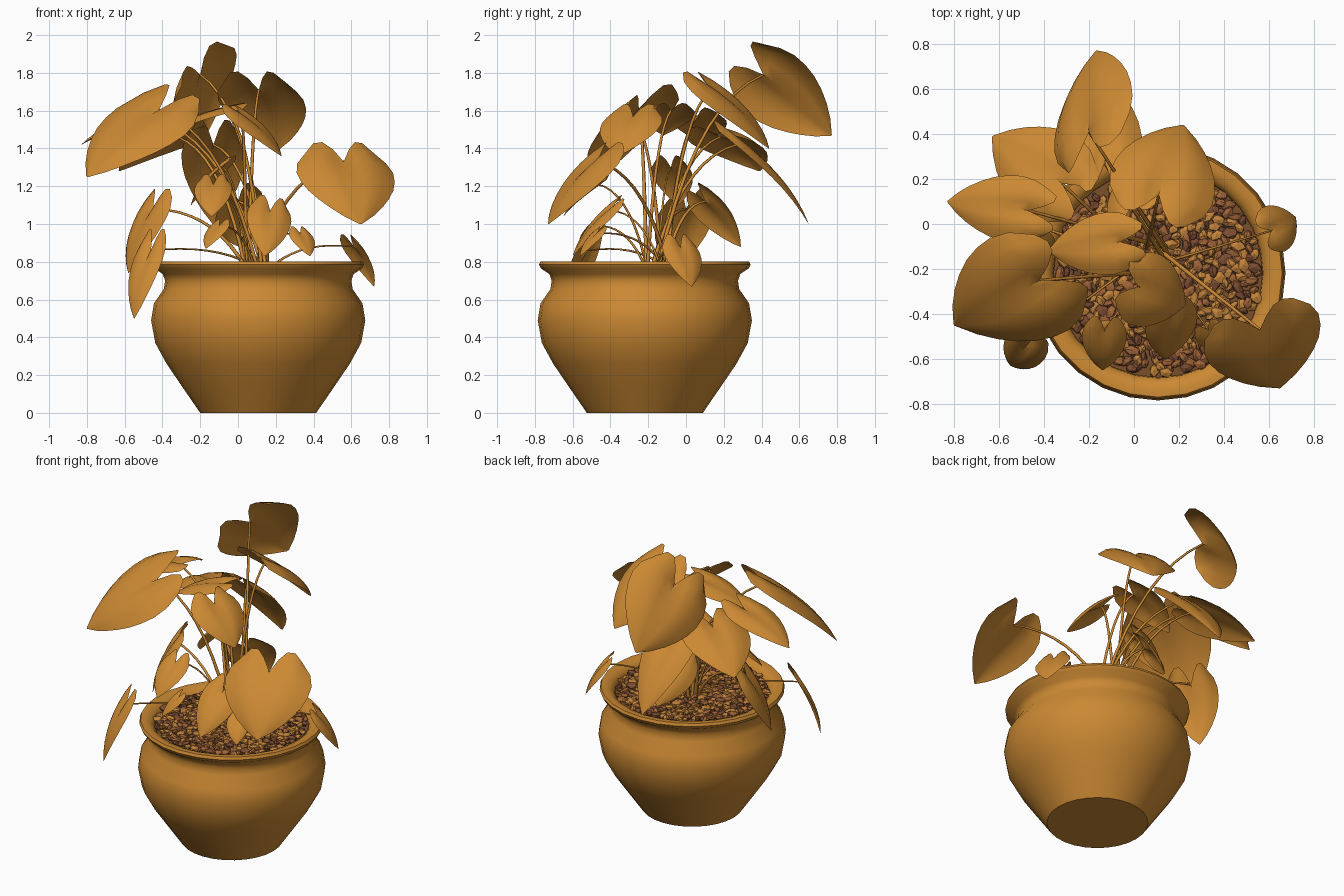
import bpy, bmesh, math, random
from mathutils import Vector, Matrix, Quaternion

random.seed(4)
default = bpy.data.objects.get("Cube")
if default:
    bpy.data.objects.remove(default, do_unlink=True)


def material(name, rgb):
    mat = bpy.data.materials.new(name)
    mat.use_nodes = True
    mat.diffuse_color = (*rgb, 1)
    node = next(n for n in mat.node_tree.nodes if n.type == 'BSDF_PRINCIPLED')
    node.inputs["Base Color"].default_value = (*rgb, 1)
    return mat


OCHRE = material("ochre", (0.6, 0.25, 0.033))
TAN = material("pebble tan", (0.55, 0.23, 0.045))
RUST = material("pebble rust", (0.36, 0.13, 0.04))
BROWN = material("pebble brown", (0.2, 0.07, 0.03))
SOIL = material("soil brown", (0.2, 0.08, 0.025))


def finish(name, bm, mats, smooth=None):
    mesh = bpy.data.meshes.new(name)
    bm.to_mesh(mesh)
    bm.free()
    for mat in mats:
        mesh.materials.append(mat)
    obj = bpy.data.objects.new(name, mesh)
    bpy.context.collection.objects.link(obj)
    if smooth:
        bpy.ops.object.select_all(action='DESELECT')
        obj.select_set(True)
        bpy.context.view_layer.objects.active = obj
        bpy.ops.object.shade_smooth_by_angle(angle=math.radians(smooth))


CX, CY = 0.107, -0.218
SOIL_Z = 0.755


# Pot: turned profile with a flared rim and an inner wall
def build_pot():
    profile = [(0, 0), (.307, 0), (.4, .135), (.485, .26), (.545, .37), (.567, .49),
               (.552, .58), (.5, .655), (.493, .7), (.505, .735), (.55, .765),
               (.56, .785), (.552, .802), (.52, .802), (.49, .79), (.468, .765),
               (.46, .7)]
    bm = bmesh.new()
    verts = [bm.verts.new((r, 0, z)) for r, z in profile]
    edges = [bm.edges.new(pair) for pair in zip(verts, verts[1:])]
    bmesh.ops.spin(bm, geom=verts + edges, axis=(0, 0, 1), cent=(0, 0, 0),
                   angle=math.tau, steps=28, use_duplicate=False)
    bmesh.ops.remove_doubles(bm, verts=bm.verts, dist=.0005)
    bmesh.ops.recalc_face_normals(bm, faces=bm.faces)
    bmesh.ops.translate(bm, verts=bm.verts, vec=(CX, CY, 0))
    finish("pot", bm, [OCHRE], 50)


# Soil disc and the loose, chipped pebbles on it
def build_ground():
    bm = bmesh.new()
    bmesh.ops.create_circle(bm, cap_ends=True, segments=28, radius=.465,
                            matrix=Matrix.Translation((CX, CY, SOIL_Z)))
    finish("soil", bm, [SOIL])
    bm = bmesh.new()
    count = 480
    for i in range(count):
        radius = .45 * math.sqrt((i + .5) / count)
        angle = i * 2.39996 + random.uniform(-.03, .03)
        place = Vector((CX + radius * math.cos(angle), CY + radius * math.sin(angle),
                        SOIL_Z + random.uniform(.008, .026)))
        turn = Quaternion((0, 0, 1), random.uniform(0, 6))
        tilt = Quaternion((1, 0, 0), random.uniform(-.6, .6))
        size = random.uniform(.75, 1.3)
        scale = Vector((.032 * size, .022 * size, .016))
        made = bmesh.ops.create_icosphere(
            bm, subdivisions=1, radius=1,
            matrix=Matrix.LocRotScale(place, turn @ tilt, scale))
        shade = random.choices((0, 1, 2), (5, 3, 2))[0]
        for vert in made["verts"]:
            vert.co = place + (vert.co - place) * random.uniform(.85, 1.15)
            for face in vert.link_faces:
                face.material_index = shade
    finish("pebbles", bm, [TAN, RUST, BROWN])


# Heart-shaped leaf: a bowed grid, folded along its midrib
WIDTHS = [.68, .92, 1, .97, .88, .73, .54, .31, .02]


def build_leaf(name, notch, tip, width, roll):
    notch, tip = Vector(notch), Vector(tip)
    along = tip - notch
    length = along.length
    along.normalize()
    side = along.cross(Vector((0, 0, 1))).normalized()
    side = Quaternion(along, math.radians(roll)) @ side
    normal = side.cross(along)
    rows, cols = len(WIDTHS) - 1, 8
    bm = bmesh.new()
    grid = []
    for r, half in enumerate(WIDTHS):
        t = r / rows
        line = []
        for c in range(cols + 1):
            u = 2 * c / cols - 1
            lobe = .33 * (1 - t) ** 2 * math.sin(math.pi * .78 * abs(u))
            bow = .36 * t * (1 - t) * length
            fold = width * (.12 * abs(u) - .22 * u * u) * half
            line.append(bm.verts.new(
                notch + along * length * (t - lobe)
                + side * (u * half * width / 2) + normal * (bow + fold)))
        grid.append(line)
    for low, high in zip(grid, grid[1:]):
        for c in range(cols):
            bm.faces.new((low[c], low[c + 1], high[c + 1], high[c]))
    finish(name, bm, [OCHRE], 50)


# Stem: a thin tube arching from the soil to the leaf notch
def build_stem(name, root, notch, radius):
    root, notch = Vector(root), Vector(notch)
    bend = root.lerp(notch, .35)
    bend.z = root.z + (notch.z - root.z) * .8 + .06
    curve = bpy.data.curves.new(name, 'CURVE')
    curve.dimensions = '3D'
    curve.bevel_depth = radius
    curve.bevel_resolution = 1
    curve.use_fill_caps = True
    curve.materials.append(OCHRE)
    steps = 9
    spline = curve.splines.new('POLY')
    spline.points.add(steps)
    for i, point in enumerate(spline.points):
        t = i / steps
        spot = root.lerp(bend, t).lerp(bend.lerp(notch, t), t)
        point.co = (*spot, 1)
        point.radius = 1.2 - .5 * t
    bpy.context.collection.objects.link(bpy.data.objects.new(name, curve))


build_pot()
build_ground()

# Leaves: name, notch, tip, width, roll
LEAVES = [
    ("top_back", (-.2, .41, 1.79), (-.17, .77, 1.47), .53, -52),
    ("back_left", (.11, .13, 1.71), (.22, .44, 1.4), .48, 0),
    ("big_right", (-.42, -.25, 1.6), (-.8, -.45, 1.25), .56, -20),
    ("far_right", (-.47, .06, 1.57), (-.83, .1, 1.42), .3, 0),
    ("back_right", (-.32, .18, 1.46), (-.63, .39, 1.28), .42, 0),
    ("low_back", (-.13, .27, 1.42), (-.13, .65, 1.0), .34, 0),
    ("big_front_left", (.56, -.47, 1.33), (.65, -.73, 1.0), .54, 0),
    ("front_heart", (-.13, -.47, 1.21), (-.14, -.65, 1.04), .2, 0),
    ("low_front_heart", (.17, -.4, 1.07), (.14, -.6, .83), .24, -18),
    ("upper_front", (.02, -.28, 1.57), (.23, -.36, 1.36), .34, 0),
    ("upper_middle", (-.06, -.08, 1.6), (-.38, -.12, 1.47), .28, 0),
    ("drooping_front", (-.46, -.52, .86), (-.55, -.63, .5), .2, 0),
    ("drooping_right", (-.45, 0, 1.08), (-.58, -.07, .74), .34, 0),
    ("drooping_left", (.61, -.03, .88), (.72, .03, .67), .22, 0),
    ("small_left", (.33, -.47, .95), (.38, -.56, .83), .14, 0),
    ("small_right", (-.1, -.48, .99), (-.17, -.56, .87), .14, 0),
    ("low_rear", (0, .1, 1.12), (.01, .29, .88), .3, -35),
    ("inner", (-.08, -.08, 1.3), (-.25, -.04, 1.1), .22, 0),
]
for i, (name, notch, tip, width, roll) in enumerate(LEAVES):
    build_leaf(name + "_leaf", notch, tip, width, roll)
    root = (.1 + .06 * math.cos(i * 2.4), -.15 + .06 * math.sin(i * 2.4), SOIL_Z)
    build_stem(name + "_stem", root, notch, .009 if width > .25 else .006)
